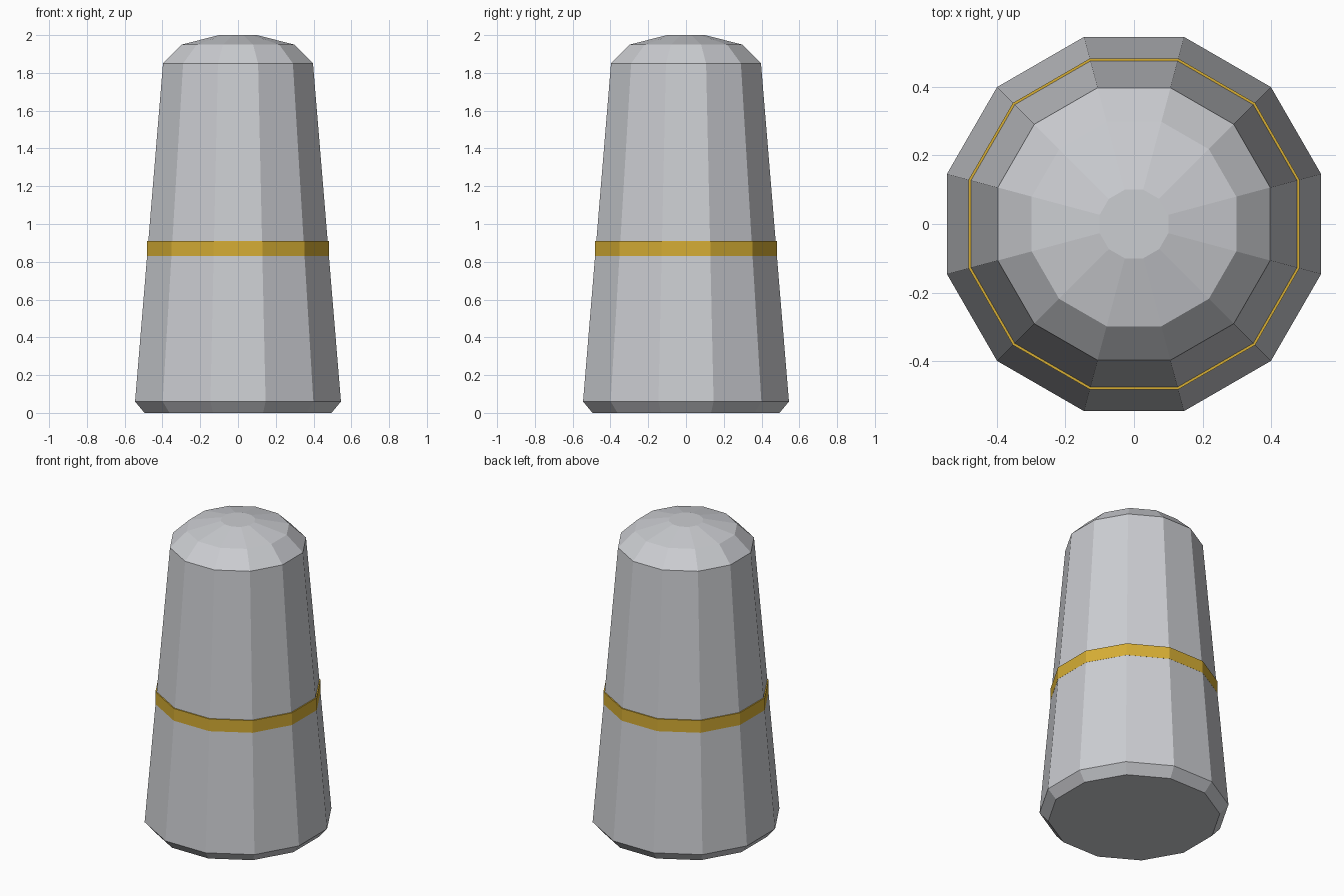
import bpy
import bmesh
import math

SIDES = 12

cube = bpy.data.objects.get("Cube")
if cube:
    bpy.data.objects.remove(cube, do_unlink=True)


def make_material(name, colour):
    mat = bpy.data.materials.new(name)
    mat.use_nodes = True
    mat.diffuse_color = colour
    mat.node_tree.nodes["Principled BSDF"].inputs["Base Color"].default_value = colour
    return mat


def lathe(name, profile, mat, closed_loop=False):
    """Sweep (flat-to-centre distance, height) points round z as flat facets."""
    bm = bmesh.new()
    rings = []
    for apothem, z in profile:
        radius = apothem / math.cos(math.pi / SIDES)
        angles = [(i + 0.5) * math.tau / SIDES for i in range(SIDES)]
        rings.append([bm.verts.new((radius * math.cos(a), radius * math.sin(a), z))
                      for a in angles])
    pairs = list(zip(rings, rings[1:]))
    if closed_loop:
        pairs.append((rings[-1], rings[0]))
    else:
        bm.faces.new(rings[0][::-1])
        bm.faces.new(rings[-1])
    for low, high in pairs:
        for i in range(SIDES):
            j = (i + 1) % SIDES
            bm.faces.new((low[i], low[j], high[j], high[i]))
    bmesh.ops.recalc_face_normals(bm, faces=bm.faces)
    mesh = bpy.data.meshes.new(name)
    bm.to_mesh(mesh)
    bm.free()
    mesh.materials.append(mat)
    obj = bpy.data.objects.new(name, mesh)
    bpy.context.collection.objects.link(obj)
    return obj


metal = make_material("light_grey_metal", (0.60, 0.61, 0.64, 1))
gold = make_material("gold", (0.67, 0.42, 0.035, 1))

# Tapered body with a chamfered foot and a shallow domed top
lathe("body", [(0.495, 0), (0.545, 0.06), (0.397, 1.85),
               (0.298, 1.95), (0.10, 2.0)], metal)

# Straight-sided band round the middle
lathe("band", [(0.482, 0.83), (0.482, 0.91), (0.46, 0.91), (0.46, 0.83)],
      gold, closed_loop=True)
